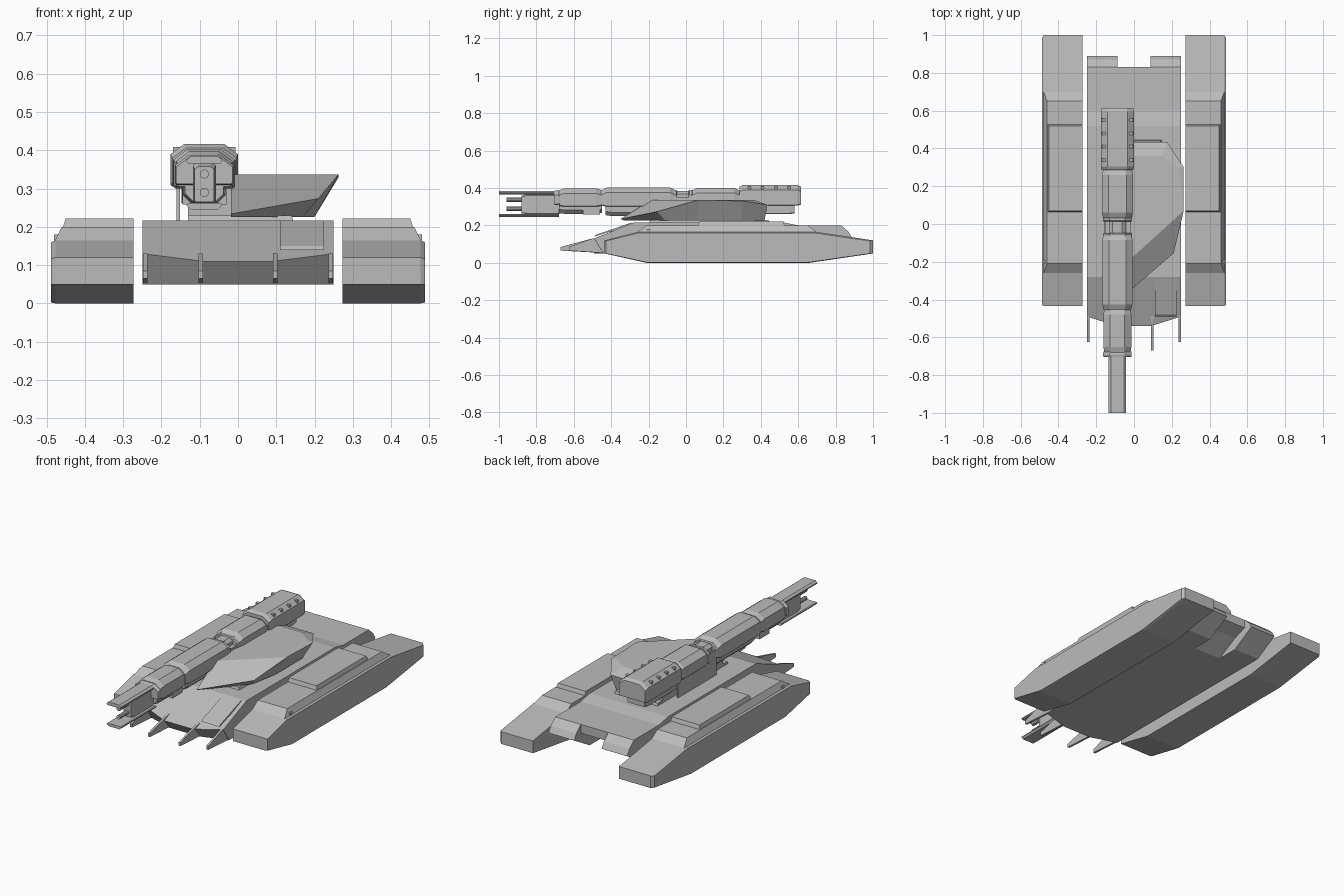
import bpy, bmesh
from math import pi
from mathutils import Matrix

cube = bpy.data.objects.get("Cube")
if cube:
    bpy.data.objects.remove(cube, do_unlink=True)

grey = bpy.data.materials.new("plain_grey")
grey.use_nodes = True
GREY = (.5, .5, .5, 1)
grey.diffuse_color = GREY
grey.node_tree.nodes["Principled BSDF"].inputs["Base Color"].default_value = GREY

# Shared levels and positions
BELLY, LIP, SHELF, POD_TOP, DECK, ROOF = .05, .12, .165, .2, .216, .337
HULL_SIDE, POD_INNER, POD_OUTER = .25, .273, .488
GUN_X = -.088
TURRET_INNER = -.018
SIDES = (("left", 1), ("right", -1))


def finish(name, bm):
    bmesh.ops.recalc_face_normals(bm, faces=bm.faces)
    mesh = bpy.data.meshes.new(name)
    bm.to_mesh(mesh)
    bm.free()
    mesh.materials.append(grey)
    obj = bpy.data.objects.new(name, mesh)
    bpy.context.collection.objects.link(obj)
    return obj


def loft(name, rings):
    """Skin a row of equal-length point rings and cap both ends."""
    bm = bmesh.new()
    rows = [[bm.verts.new(point) for point in ring] for ring in rings]
    for near, far in zip(rows, rows[1:]):
        for i in range(len(near)):
            bm.faces.new((near[i - 1], near[i], far[i], far[i - 1]))
    bm.faces.new(rows[0])
    bm.faces.new(rows[-1])
    return finish(name, bm)


def slab(name, profile, *across):
    """Side profile of (y, z) points carried across the given x values."""
    return loft(name, [[(x, y, z) for y, z in profile] for x in across])


def box(name, xs, ys, zs, inset=0, inset_outer=0):
    """Box whose top is drawn in along y and on its second x side."""
    (x0, x1), (y0, y1), (z0, z1) = xs, ys, zs
    rings = []
    for z, d, e in ((z0, 0, 0), (z1, inset, inset_outer)):
        rings.append([(x0, y0 + d, z), (x1 - e, y0 + d, z), (x1 - e, y1 - d, z), (x0, y1 - d, z)])
    return loft(name, rings)


def casing(name, ys, width, zs, cut=.035, taper=.03, shrink=.01, low=.004):
    """Gun casing with cut corners and slightly drawn-in ends."""
    (start, end), (bottom, top) = ys, zs
    rings = []
    for y, d in ((start, shrink), (start + taper, 0), (end - taper, 0), (end, shrink)):
        w = width - d / 2
        half = [(w - low, bottom + d / 2), (w, bottom + low + d / 2),
                (w, top - d - cut * .75), (w - cut, top - d)]
        outline = half + [(-x, z) for x, z in reversed(half)]
        rings.append([(GUN_X + x, y, z) for x, z in outline])
    return loft(name, rings)


def rod(name, z, length, radius):
    bm = bmesh.new()
    place = Matrix.Translation((GUN_X, -.88, z)) @ Matrix.Rotation(pi / 2, 4, 'X')
    bmesh.ops.create_cone(bm, cap_ends=True, segments=10, radius1=radius, radius2=radius,
                          depth=length, matrix=place)
    return finish(name, bm)


# Track pods with raised decks, top plates and small vents
POD_FRONT = [(-.26, SHELF), (-.435, LIP), (-.435, BELLY), (-.21, 0)]
POD_BACK = [(.66, 0), (1, BELLY), (1, LIP), (.7, SHELF)]
POD = POD_FRONT + POD_BACK
POD_EDGE = [(y * .985, BELLY + (z - BELLY) * .95) for y, z in POD]
for side, s in SIDES:
    inner, outer = s * POD_INNER, s * POD_OUTER
    body = [[(x, y, z) for y, z in ring] for x, ring in
            ((inner, POD), (outer - s * .012, POD), (outer, POD_EDGE))]
    loft(side + "_track_pod", body)
    box(side + "_pod_deck", (inner, s * .478), (-.26, .7), (SHELF, POD_TOP), .05, s * .018)
    box(side + "_pod_plate", (inner, s * .46), (.06, .53), (.19, .222), .01, s * .01)
    box(side + "_pod_vent", (inner, s * .48), (-.21, -.19), (SHELF, .18))

# Hull with a swept nose, undercut front and rear slope
def hull_ring(x, nose, lip):
    under = [(nose, lip), (nose + .05, BELLY), (.62, BELLY), (.75, LIP), (.83, .15)]
    over = [(.83, POD_TOP), (.6, POD_TOP), (.52, DECK), (-.28, DECK)]
    return [(x, y, z) for y, z in under + over]


hull = [hull_ring(s * x, nose, lip) for s, x, nose, lip in
        ((-1, HULL_SIDE, -.49, .13), (-1, .09, -.54, .11),
         (1, .09, -.54, .11), (1, HULL_SIDE, -.49, .13))]
loft("hull", hull)

# Rear lugs and front prongs
LUG = [(.6, BELLY), (.75, BELLY), (.89, .13), (.87, SHELF), (.83, POD_TOP), (.7, POD_TOP)]
for side, s in SIDES:
    slab(side + "_rear_lug", LUG, s * .087, s * HULL_SIDE)
    for place, x, tip in (("outer", .242, -.625), ("inner", .097, -.67)):
        prong = [(tip, .065), (-.4, BELLY), (-.4, .13), (-.5, .13), (tip, .085)]
        slab(side + "_" + place + "_prong", prong, s * x - .006, s * x + .006)

# Nose hatch lying on the slope
slab("nose_hatch", [(-.49, .14), (-.3, POD_TOP), (-.29, DECK), (-.48, .15)], .11, .225)

# Turret: flat roof, long slanted cheek and undercut sides
box("turret_ring", (-.13, .15), (-.2, .45), (POD_TOP, .23), .01, .01)
bm = bmesh.new()
SKIRT = [(TURRET_INNER, -.33), (.17, -.11), (.2, .06), (.2, .3), (.15, .42), (TURRET_INNER, .42)]
RIM = [(TURRET_INNER, -.35, .234), (.21, -.155, .274), (.263, .07, ROOF),
       (.263, .3, .33), (.175, .435, .31), (TURRET_INNER, .435, .31)]
TOP = [(TURRET_INNER, -.185), (.235, .3), (.15, .36), (TURRET_INNER, .36)]
skirt = [bm.verts.new((x, y, .226)) for x, y in SKIRT]
rim = [bm.verts.new(point) for point in RIM]
front, corner, back, inner = [bm.verts.new((x, y, ROOF)) for x, y in TOP]
for i in range(len(rim) - 1):
    bm.faces.new((skirt[i], skirt[i + 1], rim[i + 1], rim[i]))
nose, cheek, shoulder, flank, heel, tail = rim
for face in ((nose, cheek, shoulder, front), (front, shoulder, corner, back, inner),
             (shoulder, flank, corner), (flank, heel, back, corner), (heel, tail, inner, back),
             (skirt[0], nose, front, inner, tail, skirt[-1]), skirt):
    bm.faces.new(face)
finish("turret", bm)

# Gun mount beside the turret
box("gun_mount", (-.13, TURRET_INNER), (-.15, .4), (POD_TOP, .35))
box("mount_side_plate", (-.16, -.152), (-.05, .3), (POD_TOP, .36))

# Gun casings from breech to muzzle
casing("breech_underside", (.1, .58), .06, (.26, .35), cut=.01)
casing("breech", (.285, .615), .088, (.306, .416), taper=.02)
casing("rear_casing", (.02, .3), .082, (.31, .4), taper=.04, shrink=.02)
casing("neck", (-.1, .06), .045, (.27, .384), cut=.02, shrink=0)
for y in (-.06, .025):
    casing("neck_collar", (y - .012, y + .012), .076, (.31, .39), taper=.005, shrink=.005)
casing("middle_casing", (-.455, -.055), .08, (.3, .402), shrink=.015)
casing("middle_underside", (-.43, -.05), .058, (.25, .34), cut=.01, low=.02)
casing("front_casing", (-.68, -.45), .074, (.3, .398))
casing("muzzle_collar", (-.705, -.675), .076, (.31, .388), taper=.01, shrink=.005)
casing("front_underside", (-.68, -.45), .055, (.262, .33), cut=.01, low=.02)
box("underside_block", (-.145, -.03), (-.55, -.46), (.258, .31))

# Twin rails with two thin barrels between them
casing("upper_rail", (-1, -.66), .046, (.366, .385), cut=.012, shrink=0)
casing("lower_rail", (-1, -.68), .046, (.246, .262), cut=.004, shrink=0, low=.01)
casing("rail_core", (-.88, -.66), .03, (.26, .368), cut=.01)
for z in (.29, .338):
    rod("thin_barrel", z, .16, .012)

# Bolts along the breech shoulders
for side, s in SIDES:
    for i in range(4):
        x, y = GUN_X + s * .072, .34 + i * .07
        box(side + "_breech_bolt", (x - .01, x + .01), (y - .008, y + .008), (.39, .408))
